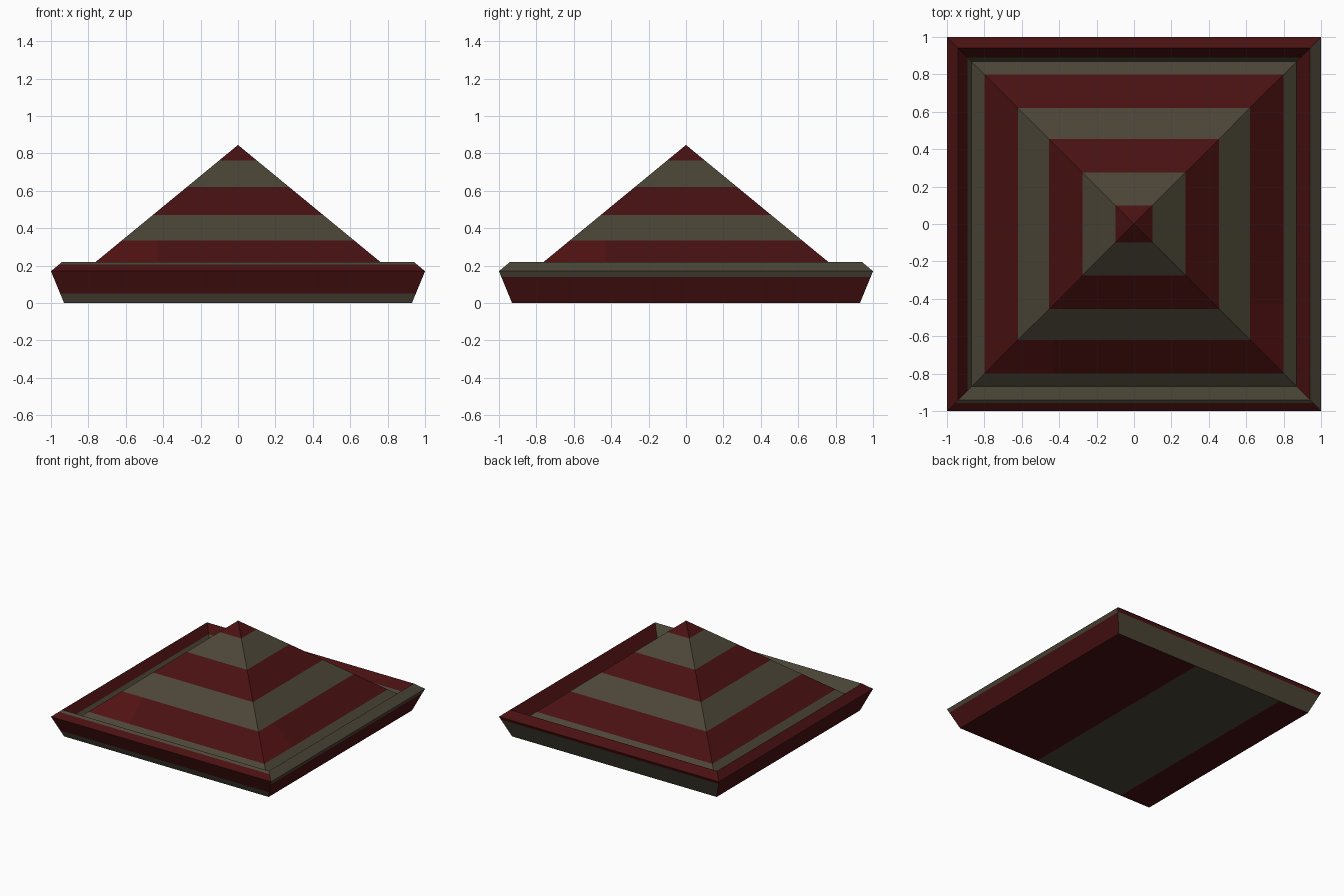
import bpy
from math import cos, sin, pi

if "Cube" in bpy.data.objects:
    bpy.data.objects.remove(bpy.data.objects["Cube"])


def material(name, rgb):
    m = bpy.data.materials.new(name)
    m.diffuse_color = (*rgb, 1)
    m.use_nodes = True
    m.node_tree.nodes["Principled BSDF"].inputs["Base Color"].default_value = m.diffuse_color
    return m


MATS = [material("dark red", (0.066, 0.0055, 0.0060)),
        material("olive beige", (0.070, 0.060, 0.038)),
        material("brighter red", (0.085, 0.0060, 0.0065))]
RED, BEIGE, BRIGHT = 0, 1, 2
FRONT, RIGHT, BACK, LEFT = range(4)


def make(name, faces):
    verts, polys, cols = [], [], []
    for pts, col in faces:
        polys.append(range(len(verts), len(verts) + len(pts)))
        verts += pts
        cols.append(col)
    me = bpy.data.meshes.new(name)
    me.from_pydata(verts, [], [list(p) for p in polys])
    for m in MATS:
        me.materials.append(m)
    for p, c in zip(me.polygons, cols):
        p.material_index = c
    ob = bpy.data.objects.new(name, me)
    bpy.context.collection.objects.link(ob)
    return ob


def turn(side, pts):
    a = side * pi / 2
    return [(x * cos(a) - y * sin(a), x * sin(a) + y * cos(a), z) for x, y, z in pts]


def strip(side, p, q, col):
    """Mitred strip on one side, from (half width, z) p up to q."""
    (h0, z0), (h1, z1) = p, q
    pts = [(-h0, -h0, z0), (h0, -h0, z0), (h1, -h1, z1), (-h1, -h1, z1)]
    if h1 == 0:
        pts.pop()
    return (turn(side, pts), col)


def slope(side, p, q, cols, cuts=()):
    """Straight slope p-q split at fractions, one colour per piece."""
    ts = [0, *cuts, 1]
    at = lambda t: (p[0] + (q[0] - p[0]) * t, p[1] + (q[1] - p[1]) * t)
    return [strip(side, at(a), at(b), c) for a, b, c in zip(ts, ts[1:], cols)]


# Striped pyramid roof
APEX, FOOT = 0.845, (0.87, 0.13)
halves = [0.87, 0.80, 0.62, 0.455, 0.275, 0.10, 0]
height = lambda h: APEX - h * (APEX - FOOT[1]) / FOOT[0]
faces = []
for s in range(4):
    for i, (a, b) in enumerate(zip(halves, halves[1:])):
        if i == 1 and s in (FRONT, RIGHT):
            # Band split by a brighter patch at its left end
            c, za, zb = -0.43, height(a), height(b)
            faces.append((turn(s, [(-a, -a, za), (c, -a, za), (c, -b, zb), (-b, -b, zb)]), BRIGHT))
            faces.append((turn(s, [(c, -a, za), (a, -a, za), (b, -b, zb), (c, -b, zb)]), RED))
        else:
            faces.append(strip(s, (a, height(a)), (b, height(b)), RED if i % 2 else BEIGE))
make("striped_roof", faces)

# Flared rim: outer wall, top bevel and inner wall, coloured per side
B, O, T = (0.93, 0), (1.0, 0.17), (0.94, 0.22)
outer = {FRONT: ([BEIGE, RED], [0.3]), RIGHT: ([RED, BEIGE], [0.82]),
         BACK: ([BEIGE, RED], [0.85]), LEFT: ([RED], [])}
bevel = {FRONT: ([RED, BEIGE], [0.7]), RIGHT: ([BEIGE], []),
         BACK: ([RED], []), LEFT: ([RED], [])}
inner = {FRONT: ([BEIGE], []), RIGHT: ([RED], []),
         BACK: ([RED, BEIGE], [0.72]), LEFT: ([RED, BEIGE], [0.72])}
faces = []
for s in range(4):
    faces += slope(s, B, O, *outer[s])
    faces += slope(s, O, T, *bevel[s])
    faces += slope(s, T, FOOT, *inner[s])
make("rim", faces)

# Flat underside with one pale stripe
xs = [-0.93, -0.65, 0.17, 0.93]
make("underside", [([(a, -0.93, 0), (a, 0.93, 0), (b, 0.93, 0), (b, -0.93, 0)], c)
                   for a, b, c in zip(xs, xs[1:], [RED, BEIGE, RED])])
